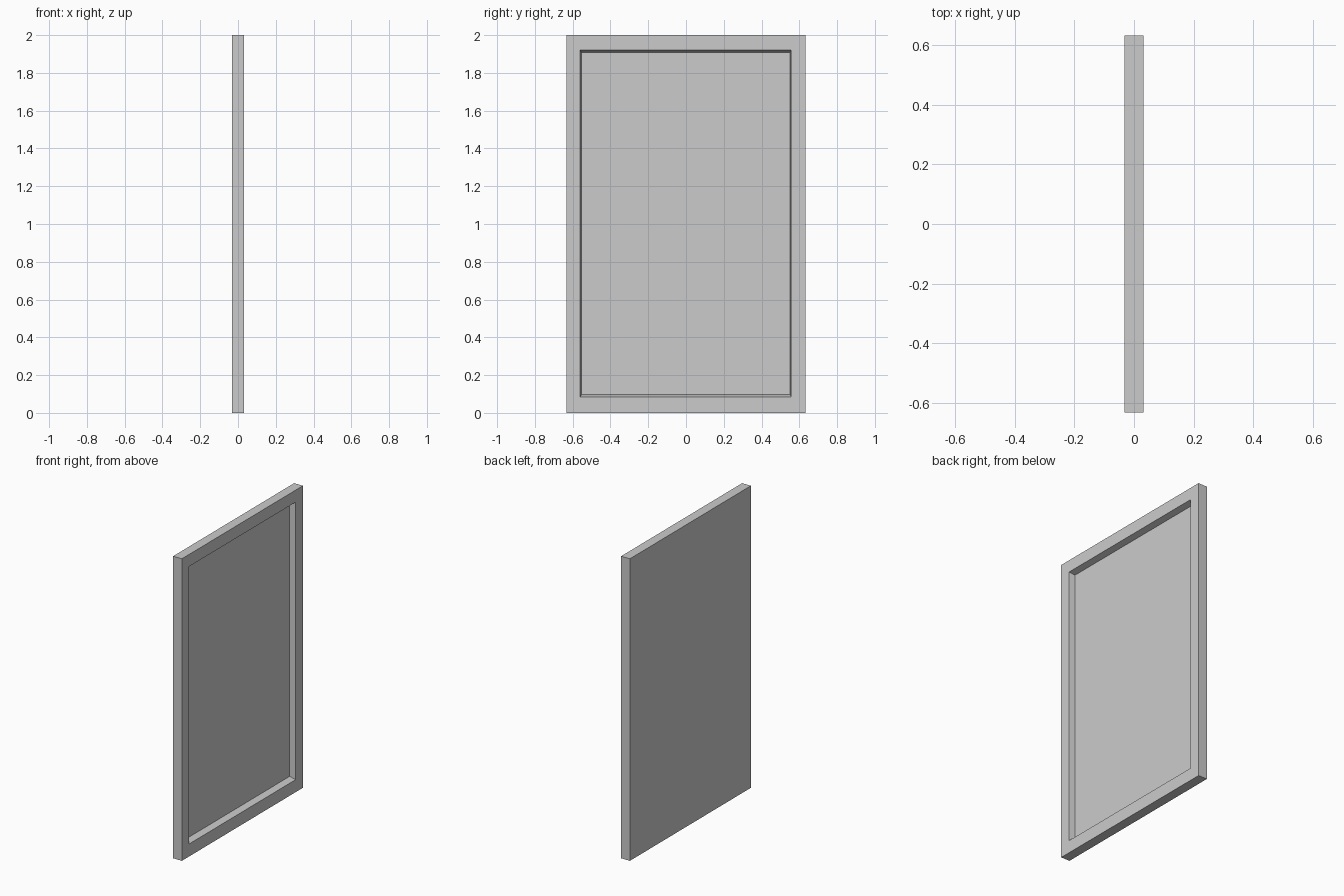
import bpy, bmesh

if "Cube" in bpy.data.objects:
    bpy.data.objects.remove(bpy.data.objects["Cube"])

HX, HY, H = 0.032, 0.633, 2.0      # half depth, half width, height
FLOOR = -0.007                     # depth of the recessed pane


def make_object(name, bm, mat=None):
    mesh = bpy.data.meshes.new(name)
    bm.to_mesh(mesh)
    bm.free()
    obj = bpy.data.objects.new(name, mesh)
    bpy.context.collection.objects.link(obj)
    if mat:
        mesh.materials.append(mat)
    return obj


def rect(bm, x, y0, y1, z0, z1):
    return [bm.verts.new((x, y, z)) for y, z in
            ((y0, z0), (y1, z0), (y1, z1), (y0, z1))]


# Frame and backing: nested rectangles from back face to recess floor
bm = bmesh.new()
rings = [
    rect(bm, -HX, -HY, HY, 0, H),
    rect(bm, HX, -HY, HY, 0, H),
    rect(bm, HX, -0.56, 0.557, 0.083, 1.92),
    rect(bm, FLOOR - 0.002, -0.553, 0.551, 0.097, 1.909),
]
for a, b in zip(rings, rings[1:]):
    for i in range(4):
        j = (i + 1) % 4
        bm.faces.new((a[i], a[j], b[j], b[i]))
bm.faces.new(rings[0][::-1])
bm.faces.new(rings[-1])
bmesh.ops.recalc_face_normals(bm, faces=bm.faces)
make_object("frame", bm)

# Mirror pane with a missing shard at its right edge
glass = bpy.data.materials.new("glass")
glass.diffuse_color = (1.0, 1.0, 1.0, 1)
glass.use_nodes = True
glass.node_tree.nodes["Principled BSDF"].inputs["Base Color"].default_value = glass.diffuse_color
outline = [(-0.553, 0.097), (0.551, 0.097), (0.551, 0.61), (0.285, 1.455),
           (0.551, 0.85), (0.551, 1.909), (-0.553, 1.909)]
bm = bmesh.new()
bm.faces.new([bm.verts.new((FLOOR, y, z)) for y, z in outline])
make_object("mirror_pane", bm, glass)

# Thin hairline crack on the pane
bm = bmesh.new()
bm.faces.new([bm.verts.new((FLOOR + 0.0006, y, z)) for y, z in
              ((0.015, 1.2), (0.06, 0.88), (0.105, 0.64), (0.063, 0.9))])
bmesh.ops.recalc_face_normals(bm, faces=bm.faces)
make_object("hairline_crack", bm)
